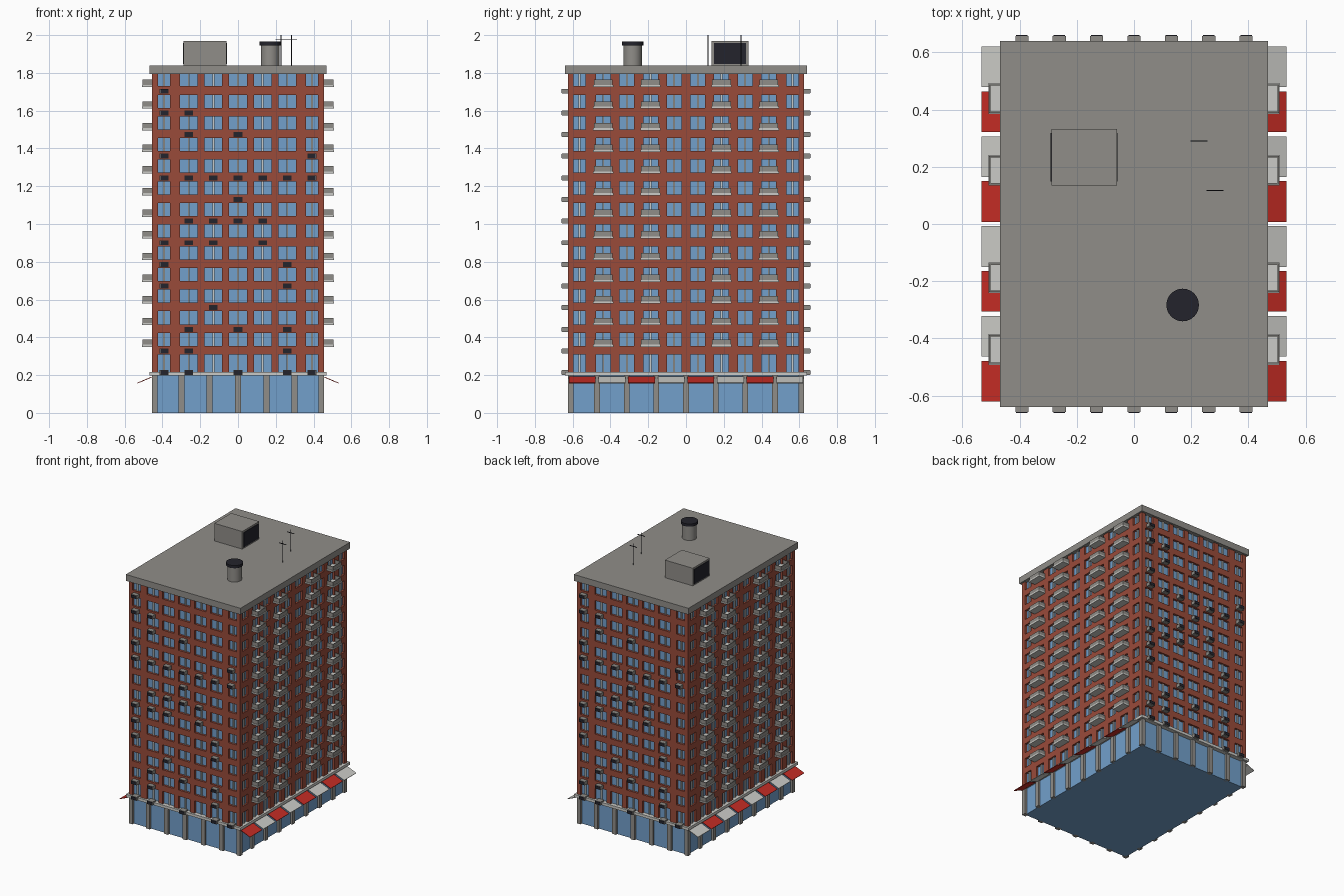
import bpy, bmesh, math
from mathutils import Matrix, Vector

cube = bpy.data.objects.get("Cube")
if cube:
    bpy.data.objects.remove(cube, do_unlink=True)


def material(name, rgb):
    m = bpy.data.materials.new(name)
    m.use_nodes = True
    color = (*rgb, 1)
    m.diffuse_color = color
    m.node_tree.nodes["Principled BSDF"].inputs["Base Color"].default_value = color
    return m


BRICK = material("red brick", (0.32, 0.07, 0.042))
GLASS = material("blue glass", (0.17, 0.35, 0.6))
CONCRETE = material("grey concrete", (0.28, 0.27, 0.25))
LIGHT = material("light stone", (0.6, 0.6, 0.57))
RED = material("red canvas", (0.55, 0.025, 0.018))
DARK = material("dark metal", (0.017, 0.017, 0.025))


def finish(name, bm, mat):
    mesh = bpy.data.meshes.new(name)
    bm.to_mesh(mesh)
    bm.free()
    mesh.materials.append(mat)
    obj = bpy.data.objects.new(name, mesh)
    bpy.context.collection.objects.link(obj)
    return obj


def boxes(name, mat, items, turn=Matrix()):
    """One object from boxes given as (x0, x1, y0, y1, z0, z1)."""
    bm = bmesh.new()
    for x0, x1, y0, y1, z0, z1 in items:
        centre = Vector((x0 + x1, y0 + y1, z0 + z1)) / 2
        size = Matrix.Diagonal((x1 - x0, y1 - y0, z1 - z0, 1))
        bmesh.ops.create_cube(bm, size=1, matrix=turn @ Matrix.Translation(centre) @ size)
    return finish(name, bm, mat)


def cylinder(name, mat, x, y, r, z0, z1, sides):
    bm = bmesh.new()
    bmesh.ops.create_cone(bm, cap_ends=True, segments=sides, radius1=r, radius2=r, depth=z1 - z0,
                          matrix=Matrix.Translation((x, y, (z0 + z1) / 2)))
    obj = finish(name, bm, mat)
    if sides > 8:
        for p in obj.data.polygons:
            p.use_smooth = abs(p.normal.z) < 0.5
    return obj


# Main dimensions
HX, HY = 0.455, 0.625
LEDGE, EAVE, ROOF = 0.217, 1.793, 1.84
FLOORS, STEP = 14, 0.1146
RECESS = 0.016


def sill(k):
    return max(LEDGE, 0.24 + STEP * k) if k else LEDGE


def head(k):
    return min(EAVE, 0.309 + STEP * k)


def facade(name, half, out, columns, turn):
    """Brick grid with open window bays, thickened inward."""
    us = [-half] + [e for c, w in columns for e in (c - w / 2, c + w / 2)] + [half]
    zs = [z for k in range(FLOORS) for z in (sill(k), head(k))]
    bm = bmesh.new()
    grid = [[bm.verts.new((u, -out, z)) for z in zs] for u in us]
    for i in range(len(us) - 1):
        for j in range(len(zs) - 1):
            if not (i % 2 == 1 and j % 2 == 0):
                bm.faces.new((grid[i][j], grid[i + 1][j], grid[i + 1][j + 1], grid[i][j + 1]))
    bm.transform(turn)
    obj = finish(name + "_brick_wall", bm, BRICK)
    mod = obj.modifiers.new("thickness", "SOLIDIFY")
    mod.thickness, mod.offset = 0.02, -1
    # Central mullion in every window column
    boxes(name + "_mullions", LIGHT,
          [(c - 0.005, c + 0.005, -out + 0.008, -out + 0.018, LEDGE, EAVE) for c, w in columns], turn)


def bays(count, pitch, width, end_width):
    return [((i - (count - 1) / 2) * pitch, end_width if i in (0, count - 1) else width)
            for i in range(count)]


front_bays = bays(7, 0.1305, 0.094, 0.064)
side_bays = bays(10, 0.1252, 0.077, 0.064)

# Glazed core, shop level to eaves
boxes("glass_core", GLASS, [(-HX + RECESS, HX - RECESS, -HY + RECESS, HY - RECESS, 0, EAVE)])

# Ledge and roof slab
for name, mat, z0, z1 in (("shop_ledge", LIGHT, 0.197, LEDGE), ("roof_slab", CONCRETE, EAVE, ROOF)):
    boxes(name, mat, [(-0.468, 0.468, -0.64, 0.64, z0, z1)])

# Shop level pillars
pillars = []
for sx in (-1, 1):
    for i in range(-4, 5):
        y = i * 0.157 if abs(i) < 4 else math.copysign(HY - 0.015, i)
        pillars.append((sx * HX - 0.015 - sx * 0.015, sx * HX + 0.015 - sx * 0.015,
                        y - 0.015, y + 0.015, 0, 0.2))
for sy in (-1, 1):
    for i in range(-2, 3):
        pillars.append((i * 0.15 - 0.016, i * 0.15 + 0.016,
                        sy * (HY - 0.015) - 0.015, sy * (HY - 0.015) + 0.015, 0, 0.2))
boxes("shop_pillars", CONCRETE, pillars)

# Air conditioner columns on each floor, top floor first
UNITS = "0 01 13 06 0123456 3 1234 0124 05 05 2 135 015 01356".split()

for name, angle in (("front", 0), ("back", math.pi)):
    turn = Matrix.Rotation(angle, 4, "Z")
    facade(name, HX, HY, front_bays, turn)
    bodies, grilles = [], []
    for row, cols in enumerate(UNITS):
        z = 1.703 - STEP * row
        for c in cols:
            x = front_bays[int(c)][0]
            bodies.append((x - 0.023, x + 0.023, -0.657, -HY + 0.01, z - 0.013, z + 0.013))
            grilles.append((x - 0.02, x + 0.02, -0.66, -0.656, z - 0.0105, z + 0.0105))
    boxes(name + "_air_conditioners", CONCRETE, bodies, turn)
    boxes(name + "_air_conditioner_grilles", DARK, grilles, turn)

for name, angle in (("left", math.pi / 2), ("right", -math.pi / 2)):
    turn = Matrix.Rotation(angle, 4, "Z")
    facade(name, HY - 0.012, HX, side_bays, turn)
    # Balconies: slab with a thin parapet on three sides
    slabs, parapets = [], []
    for k in range(1, FLOORS):
        z = 0.35 + STEP * (k - 1)
        for c in (1, 3, 6, 8):
            u = side_bays[c][0]
            slabs.append((u - 0.054, u + 0.054, -0.509, -HX + 0.015, z, z + 0.011))
            top = z + 0.039
            parapets.append((u - 0.05, u + 0.05, -0.506, -0.501, z + 0.01, top))
            for s in (-1, 1):
                e = u + s * 0.0475
                parapets.append((e - 0.0025, e + 0.0025, -0.502, -HX + 0.01, z + 0.01, top))
    boxes(name + "_balcony_slabs", LIGHT, slabs, turn)
    boxes(name + "_balcony_parapets", CONCRETE, parapets, turn)

# Sloping shop awnings, alternating red and light
for side, s in (("left", 1), ("right", -1)):
    for i in range(8):
        y = (i - 3.5) * 0.157
        turn = Matrix.Translation((s * 0.494, y, 0.174)) @ Matrix.Rotation(s * 0.4, 4, "Y")
        boxes(f"{side}_awning_{i + 1}", LIGHT if i % 2 else RED,
              [(-0.041, 0.041, -0.071, 0.071, -0.002, 0.002)], turn)

# Rooftop plant room with dark vents on both ends
boxes("plant_room", CONCRETE, [(-0.288, -0.06, 0.135, 0.332, ROOF - 0.01, 1.97)])
boxes("plant_room_vents", DARK, [(x - 0.003, x + 0.003, 0.149, 0.318, ROOF + 0.008, 1.957)
                                 for x in (-0.288, -0.06)])

# Chimney
cylinder("chimney", CONCRETE, 0.17, -0.283, 0.049, ROOF - 0.01, 1.95, 24)
cylinder("chimney_cap", DARK, 0.17, -0.283, 0.057, 1.946, 1.966, 24)

# Antennas
for i, (x, y) in enumerate(((0.227, 0.29), (0.283, 0.117))):
    cylinder(f"antenna_pole_{i + 1}", DARK, x, y, 0.0025, ROOF - 0.01, 2.0, 8)
    boxes(f"antenna_bar_{i + 1}", DARK, [(x - 0.029, x + 0.029, y - 0.002, y + 0.002, 1.976, 1.98)])
